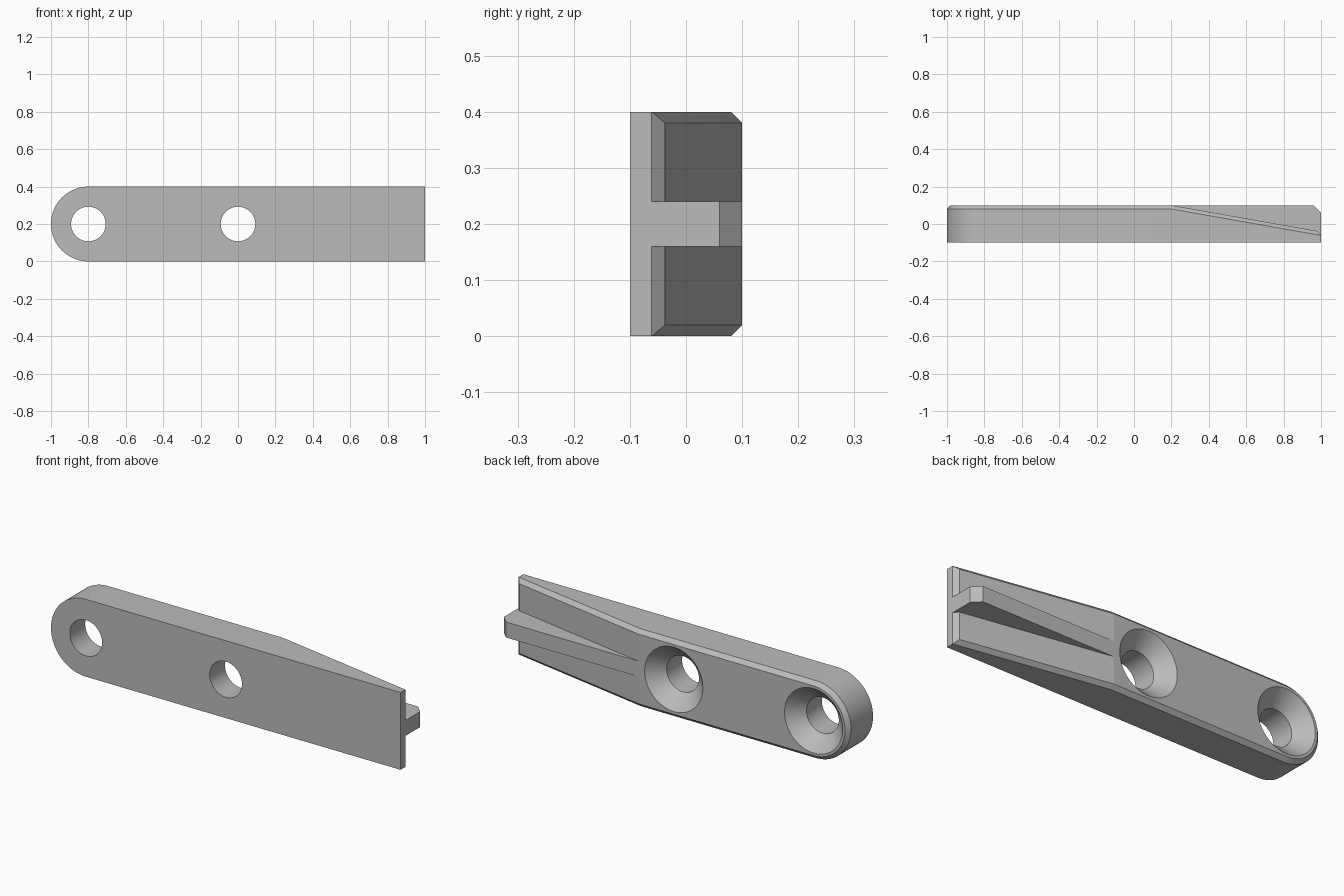
import bpy, bmesh
from math import sin, cos, pi, radians, tan

cube = bpy.data.objects.get("Cube")
if cube:
    bpy.data.objects.remove(cube, do_unlink=True)

MID, R, CH = 0.2, 0.2, 0.02          # centre height, end radius, chamfer
FRONT, BACK = -0.1, 0.1
BEND, SLOPE = 0.2, tan(radians(10))  # where the taper starts, and its slope
ARC = 48

grey = bpy.data.materials.new("plain grey")
grey.use_nodes = True
colour = (0.5, 0.5, 0.5, 1)
grey.diffuse_color = colour
grey.node_tree.nodes["Principled BSDF"].inputs["Base Color"].default_value = colour


def make_object(name, bm):
    bmesh.ops.recalc_face_normals(bm, faces=bm.faces)
    mesh = bpy.data.meshes.new(name)
    bm.to_mesh(mesh)
    bm.free()
    mesh.materials.append(grey)
    obj = bpy.data.objects.new(name, mesh)
    bpy.context.collection.objects.link(obj)
    return obj


def outline(inset):
    """Bar seen from the front: round at -x, square at +x."""
    r = R - inset
    pts = [(1 - inset, MID + r), (BEND, MID + r)]
    for i in range(ARC + 1):
        a = pi / 2 + pi * i / ARC
        pts.append((-0.8 + r * cos(a), MID + r * sin(a)))
    return pts + [(BEND, MID - r), (1 - inset, MID - r)]


def tapered(y, x):
    return y - max(0, x - BEND) * SLOPE


# Bar with a chamfered back edge and a tapering end
bm = bmesh.new()
outer, inner = outline(0), outline(CH)
rings = [
    [bm.verts.new((x, FRONT, z)) for x, z in outer],
    [bm.verts.new((x, tapered(BACK - CH, x), z)) for x, z in outer],
    [bm.verts.new((x, tapered(BACK, x), z)) for x, z in inner],
]
n = len(outer)
for low, high in zip(rings, rings[1:]):
    for i in range(n):
        j = (i + 1) % n
        bm.faces.new((low[i], low[j], high[j], high[i]))
bm.faces.new(rings[0])
top = rings[2]
bm.faces.new(top[1:-1])
bm.faces.new((top[0], top[1], top[-2], top[-1]))
bar = make_object("mounting_bar", bm)

# Central rib standing on the tapered end
bm = bmesh.new()
side = [(BEND, BACK), (0.96, BACK), (1, 0.06), (1, -0.085), (BEND, 0.03)]
face = bm.faces.new([bm.verts.new((x, y, MID - 0.04)) for x, y in side])
grown = bmesh.ops.extrude_face_region(bm, geom=[face])
bmesh.ops.translate(bm, vec=(0, 0, 0.08),
                    verts=[v for v in grown["geom"] if isinstance(v, bmesh.types.BMVert)])
rib = make_object("rib", bm)


def countersink(x):
    """Turned cutter: straight bore opening into a cone at the back."""
    bm = bmesh.new()
    bore, mouth, depth, extra = 0.0925, 0.1665, 0.074, 0.02
    profile = [(bore, FRONT - extra), (bore, BACK - depth), (mouth + extra, BACK + extra)]
    loops = []
    for r, y in profile:
        loops.append([bm.verts.new((x + r * cos(2 * pi * i / 64), y, MID + r * sin(2 * pi * i / 64)))
                      for i in range(64)])
    for low, high in zip(loops, loops[1:]):
        for i in range(64):
            j = (i + 1) % 64
            bm.faces.new((low[i], low[j], high[j], high[i]))
    bm.faces.new(loops[0])
    bm.faces.new(loops[-1])
    return make_object("countersink_cutter", bm)


# Join the rib and cut both screw holes
tools = [(rib, 'UNION'), (countersink(-0.8), 'DIFFERENCE'), (countersink(0), 'DIFFERENCE')]
for tool, operation in tools:
    tool.hide_render = True
    mod = bar.modifiers.new(tool.name, 'BOOLEAN')
    mod.object, mod.operation, mod.solver = tool, operation, 'EXACT'

bpy.context.view_layer.update()
result = bpy.data.meshes.new_from_object(bar.evaluated_get(bpy.context.evaluated_depsgraph_get()))
bar.modifiers.clear()
bar.data = result
for tool, _ in tools:
    bpy.data.objects.remove(tool, do_unlink=True)

# Smooth the round surfaces, keep the edges sharp
bpy.ops.object.select_all(action='DESELECT')
bar.select_set(True)
bpy.context.view_layer.objects.active = bar
bpy.ops.object.shade_smooth_by_angle(angle=radians(8))
